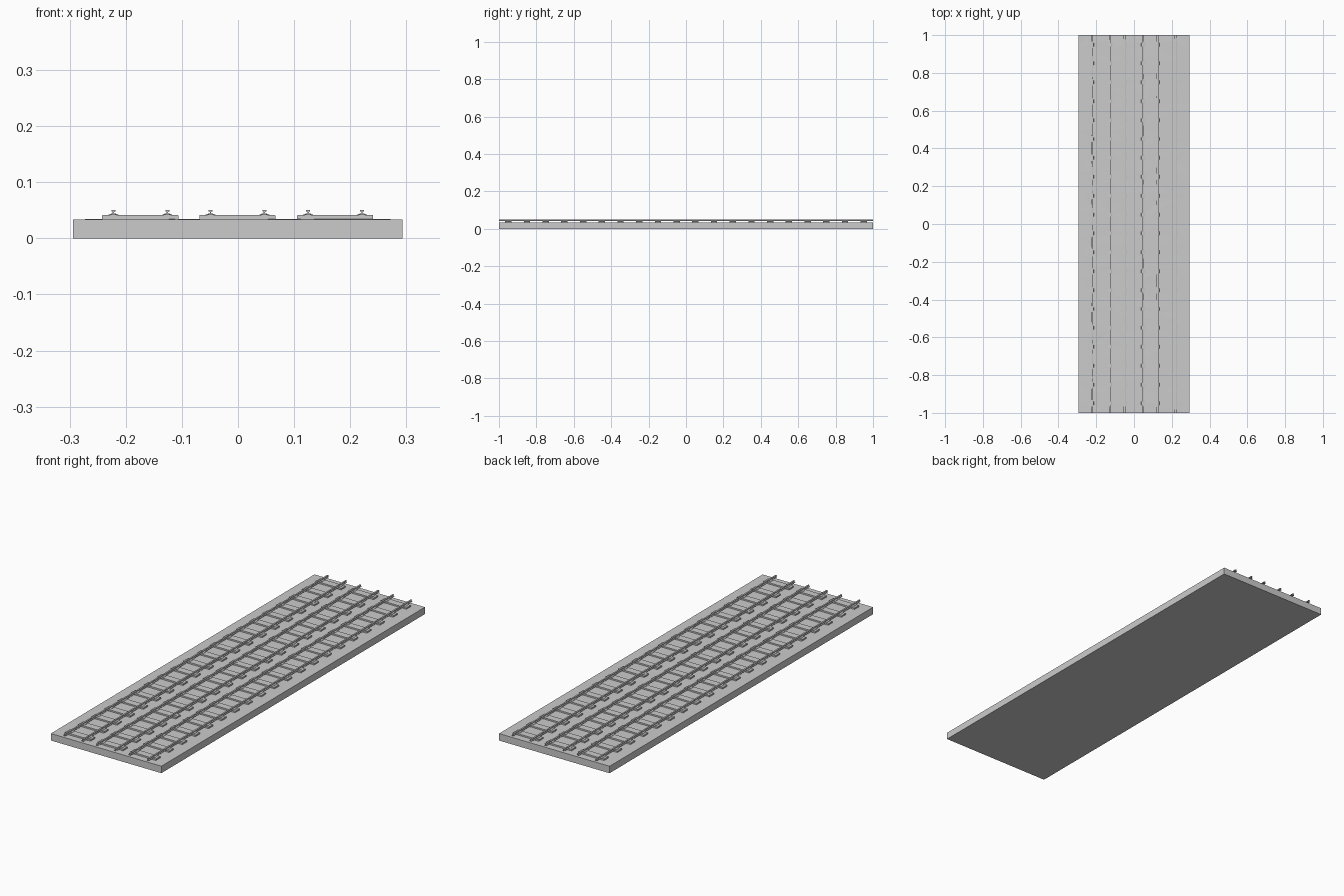
import bpy, bmesh, random
from mathutils import Vector

if "Cube" in bpy.data.objects:
    bpy.data.objects.remove(bpy.data.objects["Cube"])

random.seed(4)
grey = bpy.data.materials.new("concrete grey")
grey.diffuse_color = (0.6, 0.6, 0.6, 1)
grey.use_nodes = True
grey.node_tree.nodes["Principled BSDF"].inputs["Base Color"].default_value = grey.diffuse_color

SLAB_X0, SLAB_X1, SLAB_TOP = -0.294, 0.293, 0.034
TRACKS = {"left": -0.174, "middle": -0.001, "right": 0.173}
GAUGE = 0.048
SLEEPERS_Y = [-0.95 + 0.1 * i for i in range(20)]


def finish(name, bm):
    bmesh.ops.recalc_face_normals(bm, faces=bm.faces)
    mesh = bpy.data.meshes.new(name)
    bm.to_mesh(mesh)
    bm.free()
    mesh.materials.append(grey)
    obj = bpy.data.objects.new(name, mesh)
    bpy.context.collection.objects.link(obj)
    return obj


def extrude_profile(bm, profile, x, y0, y1):
    """Prism along y from an (x, z) profile."""
    face = bm.faces.new([bm.verts.new((x + px, y0, pz)) for px, pz in profile])
    new = bmesh.ops.extrude_face_region(bm, geom=[face])["geom"]
    verts = [v for v in new if isinstance(v, bmesh.types.BMVert)]
    bmesh.ops.translate(bm, vec=Vector((0, y1 - y0, 0)), verts=verts)
    # the starting face stays as the near cap
    if not face.is_valid:
        bm.faces.new([v for v in bm.verts if v.co.y == y0][-len(profile):])


def mirrored(half):
    return half + [(-x, z) for x, z in reversed(half)]


# Slab
bm = bmesh.new()
extrude_profile(bm, [(SLAB_X0, 0), (SLAB_X1, 0), (SLAB_X1, 0.0335), (SLAB_X0, 0.0335)],
                0, -1, 1)
finish("base_slab", bm)

# Slightly uneven ballast skin on the slab
bm = bmesh.new()
bmesh.ops.create_grid(bm, x_segments=10, y_segments=36, size=1)
for v in bm.verts:
    edge = max(abs(v.co.x), abs(v.co.y)) > 0.99
    v.co.x = (SLAB_X0 + SLAB_X1) / 2 + v.co.x * (SLAB_X1 - SLAB_X0) / 2
    v.co.z = 0.0335 if edge else SLAB_TOP + random.uniform(0, 0.0008)
bmesh.ops.triangulate(bm, faces=bm.faces)
finish("ballast_surface", bm)

# Half profiles, bottom centre outwards and up
rail = mirrored([(0.0055, 0.0415), (0.0055, 0.0428), (0.0013, 0.0445),
                 (0.0013, 0.0470), (0.0036, 0.0480), (0.0036, 0.0503)])
chair = mirrored([(0.0095, 0.0405), (0.0085, 0.0425), (0.0040, 0.0440)])
sleeper = mirrored([(0.068, 0.0330), (0.068, 0.0402), (0.0672, 0.0412)])

for side, cx in TRACKS.items():
    # Sleepers
    bm = bmesh.new()
    for y in SLEEPERS_Y:
        extrude_profile(bm, sleeper, cx, y - 0.017, y + 0.017)
    finish(side + "_track_sleepers", bm)

    # Rail chairs
    bm = bmesh.new()
    for y in SLEEPERS_Y:
        for s in (-1, 1):
            extrude_profile(bm, chair, cx + s * GAUGE, y - 0.009, y + 0.009)
    finish(side + "_track_rail_chairs", bm)

    # Rails
    bm = bmesh.new()
    for s in (-1, 1):
        extrude_profile(bm, rail, cx + s * GAUGE, -1, 1)
    finish(side + "_track_rails", bm)
